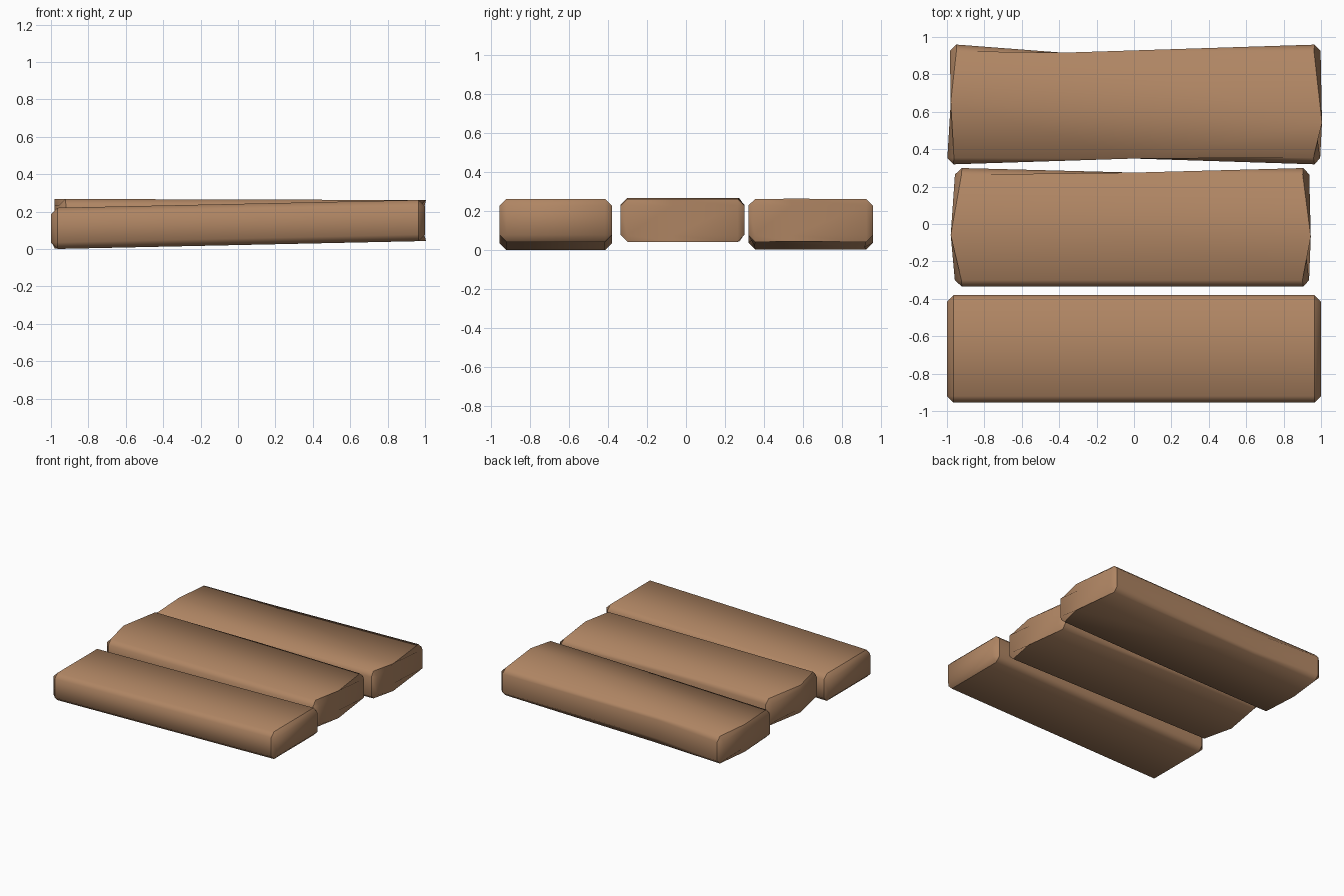
import bpy, bmesh

if "Cube" in bpy.data.objects:
    bpy.data.objects.remove(bpy.data.objects["Cube"])

wood = bpy.data.materials.new("wood")
wood.diffuse_color = (0.43, 0.235, 0.125, 1)
wood.use_nodes = True
wood.node_tree.nodes["Principled BSDF"].inputs["Base Color"].default_value = wood.diffuse_color


def plank(name, outline, corners, bottom, slope, height=0.22, chamfer=0.035):
    """Extrude a plan outline, chamfer its rims and four corners, tilt along x."""
    bm = bmesh.new()
    low = [bm.verts.new((x, y, bottom + slope * x)) for x, y in outline]
    high = [bm.verts.new((x, y, bottom + slope * x + height)) for x, y in outline]
    n = len(outline)
    bm.faces.new(low[::-1])
    bm.faces.new(high)
    for i in range(n):
        j = (i + 1) % n
        bm.faces.new((low[i], low[j], high[j], high[i]))
    # Chamfer every rim edge and only the true corner uprights
    uprights = {bm.edges.get((low[i], high[i])) for i in range(n) if i not in corners}
    edges = [e for e in bm.edges if e not in uprights]
    bmesh.ops.bevel(bm, geom=edges, offset=chamfer, offset_type='OFFSET',
                    segments=1, affect='EDGES', clamp_overlap=True)
    bmesh.ops.recalc_face_normals(bm, faces=bm.faces)
    bm.normal_update()
    # Smooth along the grain, with a crisp line around each end
    for f in bm.faces:
        f.smooth = True
    for e in bm.edges:
        ends = [abs(f.normal.x) > 0.4 for f in e.link_faces]
        e.smooth = len(set(ends)) == 1
    mesh = bpy.data.meshes.new(name)
    bm.to_mesh(mesh)
    bm.free()
    mesh.materials.append(wood)
    obj = bpy.data.objects.new(name, mesh)
    bpy.context.collection.objects.link(obj)
    return obj


# Straight front plank
plank("front_plank",
      [(-1, -0.955), (1, -0.955), (1, -0.38), (-1, -0.38)],
      {0, 1, 2, 3}, 0.0215, 0.0215)

# Middle plank, both ends bent toward the left
plank("middle_plank",
      [(-0.955, -0.335), (0.94, -0.335), (0.91, -0.07), (0.94, 0.30),
       (0, 0.275), (-0.955, 0.30), (-0.98, -0.06)],
      {0, 1, 3, 5}, 0.045, -0.003)

# Back plank with worn edges
plank("back_plank",
      [(-1, 0.318), (0, 0.35), (1, 0.318), (0.97, 0.54), (1, 0.96),
       (-0.38, 0.916), (-0.985, 0.962), (-0.98, 0.65)],
      {0, 2, 4, 6}, 0.023, 0.0205)
